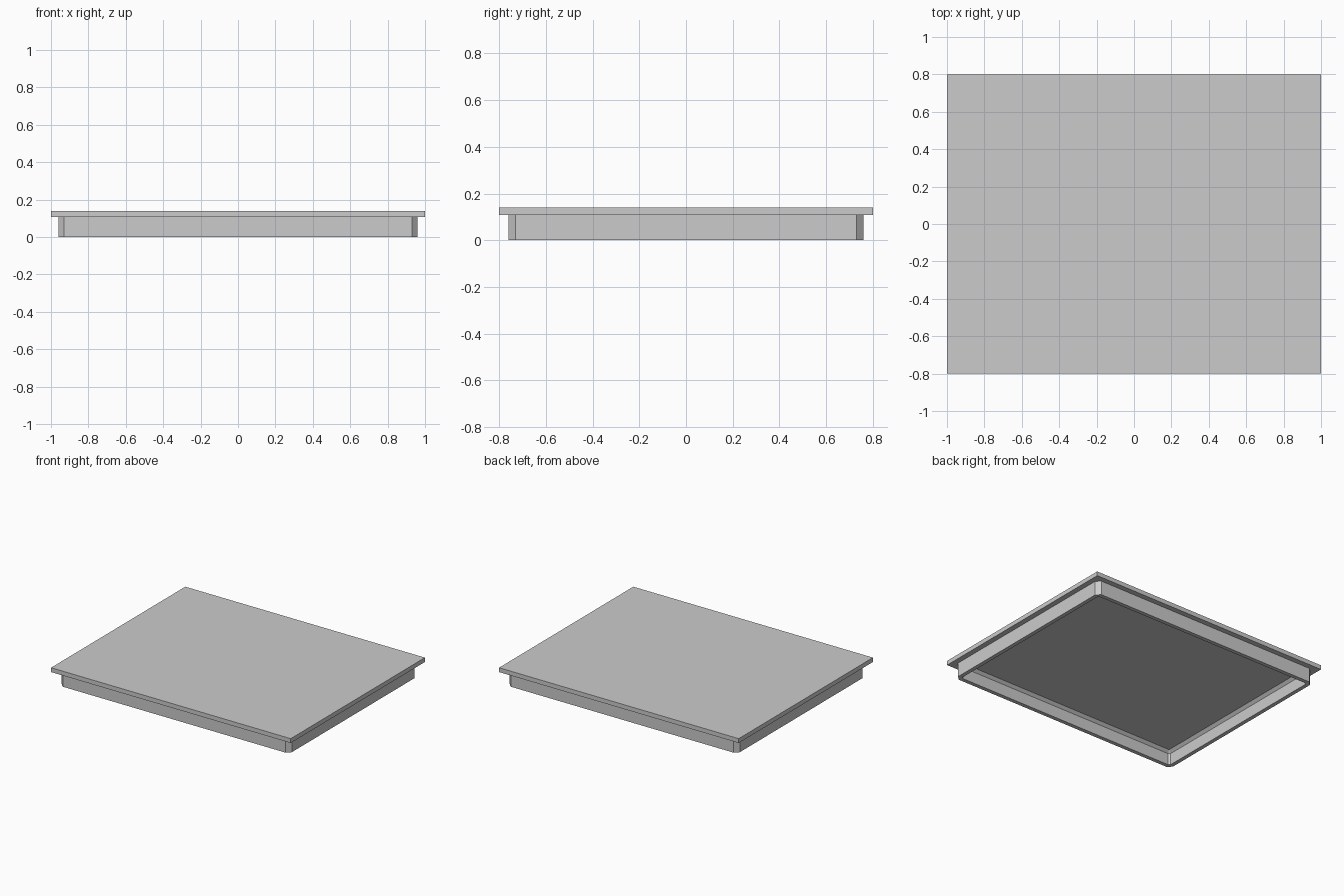
import bpy
import bmesh

cube = bpy.data.objects.get("Cube")
if cube:
    bpy.data.objects.remove(cube, do_unlink=True)

# Overall sizes
HALF_X, HALF_Y = 1.0, 0.8
TOP, UNDERSIDE = 0.14, 0.107
OVERHANG = 0.04
WALL = 0.03
CORNER = 0.03
COVE = 0.02

grey = bpy.data.materials.new("plain grey")
grey.use_nodes = True
grey.diffuse_color = (0.6, 0.6, 0.6, 1)
grey.node_tree.nodes["Principled BSDF"].inputs["Base Color"].default_value = grey.diffuse_color


def add_object(name, bm):
    bmesh.ops.recalc_face_normals(bm, faces=bm.faces)
    mesh = bpy.data.meshes.new(name)
    bm.to_mesh(mesh)
    bm.free()
    mesh.materials.append(grey)
    obj = bpy.data.objects.new(name, mesh)
    bpy.context.collection.objects.link(obj)
    return obj


def cut_corner_ring(bm, inset, z):
    """Rectangle with cut corners, offset evenly inward from the skirt's outer face."""
    x = HALF_X - OVERHANG - inset
    y = HALF_Y - OVERHANG - inset
    c = CORNER - inset * (2 - 2 ** 0.5)
    c = max(c, 0.002)
    outline = [(x, y - c), (x - c, y), (c - x, y), (-x, y - c),
               (-x, c - y), (c - x, -y), (x - c, -y), (x, c - y)]
    return [bm.verts.new((px, py, z)) for px, py in outline]


# Flat top slab
bm = bmesh.new()
bmesh.ops.create_cube(bm, size=1)
bmesh.ops.scale(bm, vec=(2 * HALF_X, 2 * HALF_Y, TOP - UNDERSIDE), verts=bm.verts)
bmesh.ops.translate(bm, vec=(0, 0, (TOP + UNDERSIDE) / 2), verts=bm.verts)
add_object("top_slab", bm)

# Hollow skirt with cut corners and a sloped cove under the slab
bm = bmesh.new()
section = [(0, UNDERSIDE), (0, 0), (WALL, 0),
           (WALL, UNDERSIDE - COVE), (WALL + COVE, UNDERSIDE)]
rings = [cut_corner_ring(bm, inset, z) for inset, z in section]
for a, b in zip(rings, rings[1:] + rings[:1]):
    for i in range(len(a)):
        j = (i + 1) % len(a)
        bm.faces.new((a[i], a[j], b[j], b[i]))
add_object("skirt", bm)
